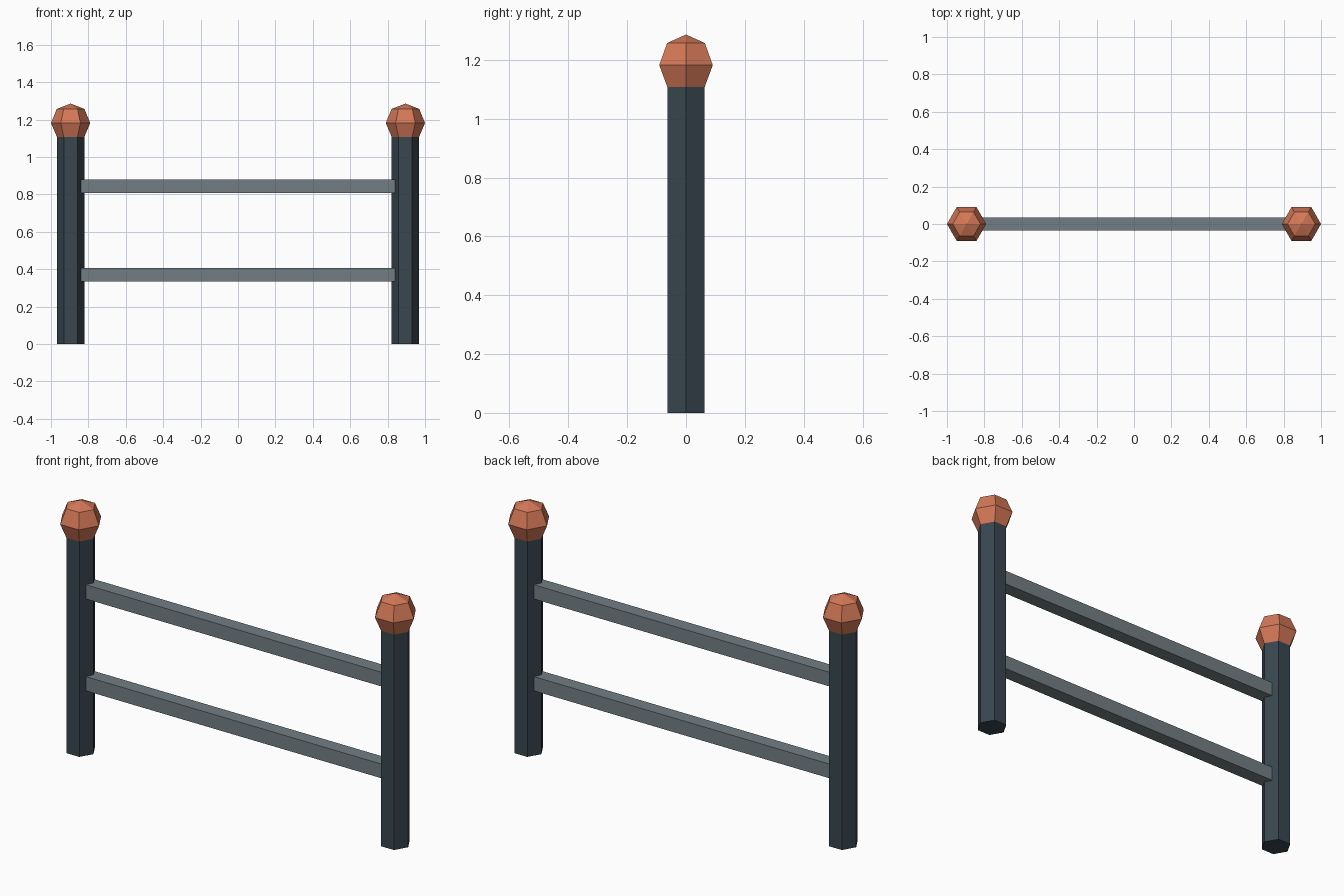
import bpy
import bmesh
from math import cos, sin, pi

cube = bpy.data.objects.get("Cube")
if cube:
    bpy.data.objects.remove(cube, do_unlink=True)


def material(name, rgb):
    mat = bpy.data.materials.new(name)
    mat.use_nodes = True
    mat.diffuse_color = (*rgb, 1)
    mat.node_tree.nodes["Principled BSDF"].inputs["Base Color"].default_value = (*rgb, 1)
    return mat


def finish(name, bm, mat):
    bmesh.ops.recalc_face_normals(bm, faces=bm.faces)
    mesh = bpy.data.meshes.new(name)
    bm.to_mesh(mesh)
    bm.free()
    mesh.materials.append(mat)
    obj = bpy.data.objects.new(name, mesh)
    bpy.context.collection.objects.link(obj)
    return obj


def hex_lathe(name, profile, x, mat, apex=None):
    """Six-sided solid through (radius, height) rings, with an optional peak."""
    bm = bmesh.new()
    rings = [[bm.verts.new((x + r * cos(i * pi / 3), r * sin(i * pi / 3), z))
              for i in range(6)] for r, z in profile]
    for low, high in zip(rings, rings[1:]):
        for i in range(6):
            j = (i + 1) % 6
            bm.faces.new((low[i], low[j], high[j], high[i]))
    bm.faces.new(rings[0])
    if apex is None:
        bm.faces.new(rings[-1])
    else:
        tip = bm.verts.new((x, 0, apex))
        for i in range(6):
            bm.faces.new((rings[-1][i], rings[-1][(i + 1) % 6], tip))
    return finish(name, bm, mat)


def box(name, size, z, mat):
    bm = bmesh.new()
    bmesh.ops.create_cube(bm, size=1)
    bmesh.ops.scale(bm, vec=size, verts=bm.verts)
    bmesh.ops.translate(bm, vec=(0, 0, z), verts=bm.verts)
    return finish(name, bm, mat)


dark = material("dark slate", (0.040, 0.061, 0.078))
grey = material("steel grey", (0.171, 0.212, 0.231))
copper = material("copper", (0.658, 0.188, 0.095))

# Posts with faceted finials
for side, x in (("left", 0.895), ("right", -0.895)):
    hex_lathe(side + "_post", [(0.073, 0), (0.073, 1.107)], x, dark)
    hex_lathe(side + "_finial", [(0.073, 1.107), (0.105, 1.182), (0.074, 1.257)],
              x, copper, apex=1.286)

# Rails whose ends sink into the posts
for name, z in (("lower_rail", 0.371), ("upper_rail", 0.843)):
    box(name, (1.68, 0.072, 0.073), z, grey)
